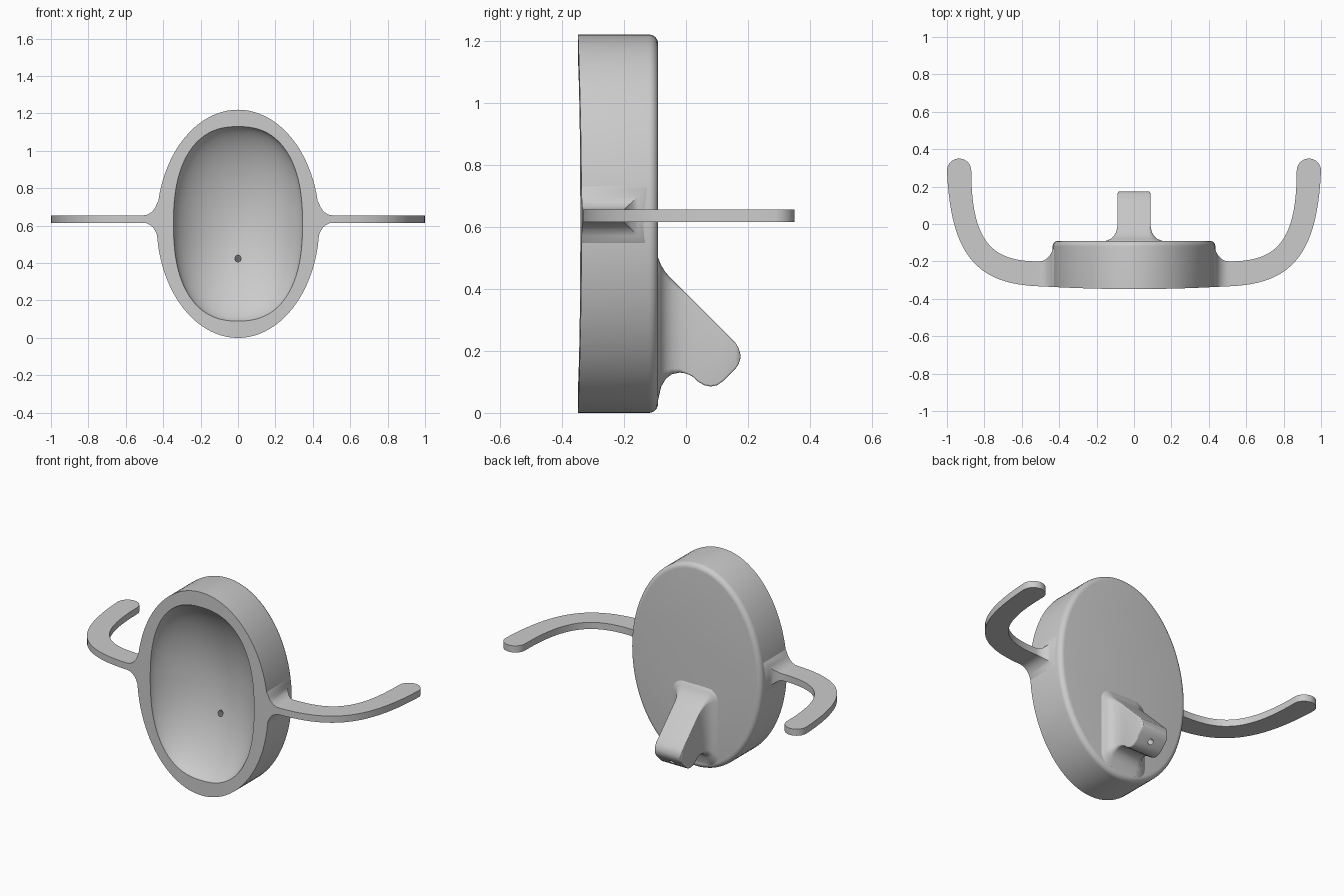
import bpy, bmesh
from math import sin, cos, pi, radians
from mathutils import Vector
from mathutils.geometry import interpolate_bezier

if "Cube" in bpy.data.objects:
    bpy.data.objects.remove(bpy.data.objects["Cube"])

grey = bpy.data.materials.new("plain grey")
grey.use_nodes = True
GREY = (0.6, 0.6, 0.6, 1)
grey.diffuse_color = GREY
grey.node_tree.nodes["Principled BSDF"].inputs["Base Color"].default_value = GREY


def loft(name, rings):
    """Skin a list of equal-length closed rings and cap both ends."""
    bm = bmesh.new()
    loops = [[bm.verts.new(p) for p in ring] for ring in rings]
    n = len(loops[0])
    for a, b in zip(loops, loops[1:]):
        for i in range(n):
            j = (i + 1) % n
            bm.faces.new((a[i], a[j], b[j], b[i]))
    bm.faces.new(loops[0])
    bm.faces.new(loops[-1])
    bmesh.ops.recalc_face_normals(bm, faces=bm.faces)
    mesh = bpy.data.meshes.new(name)
    bm.to_mesh(mesh)
    bm.free()
    mesh.materials.append(grey)
    ob = bpy.data.objects.new(name, mesh)
    bpy.context.collection.objects.link(ob)
    return ob


def select(ob):
    bpy.ops.object.select_all(action='DESELECT')
    ob.select_set(True)
    bpy.context.view_layer.objects.active = ob


def smooth(ob):
    select(ob)
    bpy.ops.object.shade_smooth_by_angle(angle=radians(32))


# Cup: rounded back, elliptical wall, flat rim and hollow bowl
SEG, MID, BACK, ROUND = 96, 0.61, -0.09, 0.03


def front_y(x):
    return -0.348 + 0.06 * x * x


def oval(rx, rz, power=2.0, depth=None):
    ring = []
    for i in range(SEG):
        c, s = cos(2 * pi * i / SEG), sin(2 * pi * i / SEG)
        k = (abs(c) ** power + abs(s) ** power) ** (-1 / power)
        x, z = rx * c * k, rz * s * k
        y = BACK if depth is None else front_y(x) + depth
        ring.append(Vector((x, y, MID + z)))
    return ring


rings = []
for i in range(7):
    a = pi / 2 * i / 6
    inset = ROUND * (1 - sin(a))
    ring = oval(0.435 - inset, MID - inset)
    for p in ring:
        p.y -= ROUND * (1 - cos(a))
    rings.append(ring)
rings.append(oval(0.435, MID, depth=0))
for i in range(25):
    s = max(cos(pi / 2 * i / 24), 0.02)
    power = 2 + 0.4 * s
    rings.append(oval(0.345 * s, 0.52 * s, power, 0.2 * (1 - s * s) ** 0.7))
cup = loft("cup", rings)


# Spout: slanted block flaring into the back of the cup
def rounded_rect(y, top, bottom, half, r):
    r = min(r, half * 0.95, (top - bottom) * 0.45)
    ring = []
    for q, (sx, z) in enumerate([(1, top - r), (-1, top - r),
                                 (-1, bottom + r), (1, bottom + r)]):
        for k in range(6):
            a = pi / 2 * (q + k / 5)
            ring.append((sx * (half - r) + r * cos(a), y, z + r * sin(a)))
    return ring


stations = [
    (-0.10, 0.51, 0.03, 0.16), (-0.09, 0.50, 0.04, 0.15),
    (-0.08, 0.475, 0.085, 0.125), (-0.065, 0.452, 0.11, 0.108),
    (-0.045, 0.43, 0.125, 0.096), (-0.02, 0.405, 0.13, 0.09),
    (0.0, 0.385, 0.127, 0.088), (0.02, 0.365, 0.118, 0.088),
    (0.04, 0.345, 0.1, 0.088), (0.06, 0.325, 0.089, 0.088),
    (0.08, 0.305, 0.085, 0.088), (0.1, 0.285, 0.089, 0.088),
    (0.12, 0.265, 0.103, 0.088), (0.16, 0.225, 0.143, 0.088),
    (0.17, 0.208, 0.158, 0.086), (0.175, 0.19, 0.174, 0.082)]
spout = loft("spout", [rounded_rect(y, t, b, w, 0.006 + (w - 0.082) * 0.9 if w > 0.088 else 0.006)
                       for y, t, b, w in stations])

# Drain hole: slanted bore from the bowl through the spout
bpy.ops.mesh.primitive_cylinder_add(vertices=24, radius=0.016, depth=0.62,
                                    location=(0, 0.0, 0.258),
                                    rotation=(radians(45), 0, 0))
bore = bpy.context.object
bore.name = "drain_bore"
bore.hide_render = True
for ob in (cup, spout):
    mod = ob.modifiers.new("drain", 'BOOLEAN')
    mod.operation = 'DIFFERENCE'
    mod.solver = 'EXACT'
    mod.object = bore
    select(ob)
    bpy.ops.object.modifier_apply(modifier=mod.name)
    smooth(ob)
bpy.data.objects.remove(bore)

# Arms: flat curved hooks, flared at the root and rounded at the tip
ARM_Z, THICK, STEPS = 0.635, 0.02, 24
sections = [(Vector((x, y)), Vector((x, front_y(x))), h) for x, y, h in [
    (0.41, -0.11, 0.115), (0.432, -0.13, 0.088), (0.442, -0.155, 0.063),
    (0.455, -0.174, 0.044), (0.472, -0.19, 0.03), (0.49, -0.198, 0.022)]]


def bezier(*pts):
    return [p.xy for p in interpolate_bezier(*[Vector((*p, 0)) for p in pts], STEPS)]


inner = bezier((0.51, -0.2), (0.75, -0.2), (0.87, -0.108), (0.87, 0.285))
outer = bezier((0.51, -0.333), (0.83, -0.32), (0.98, -0.18), (1.0, 0.285))
sections += [(a, b, THICK) for a, b in zip(inner, outer)]
for i in range(1, 9):
    a = pi / 2 * i / 8.2
    dx, y = 0.065 * cos(a), 0.285 + 0.065 * sin(a)
    sections.append((Vector((0.935 - dx, y)), Vector((0.935 + dx, y)), THICK))

for side, name in ((1, "left_arm"), (-1, "right_arm")):
    smooth(loft(name, [[(side * p.x, p.y, ARM_Z + h * up)
                        for p, up in ((a, 1), (b, 1), (b, -1), (a, -1))]
                       for a, b, h in sections]))
